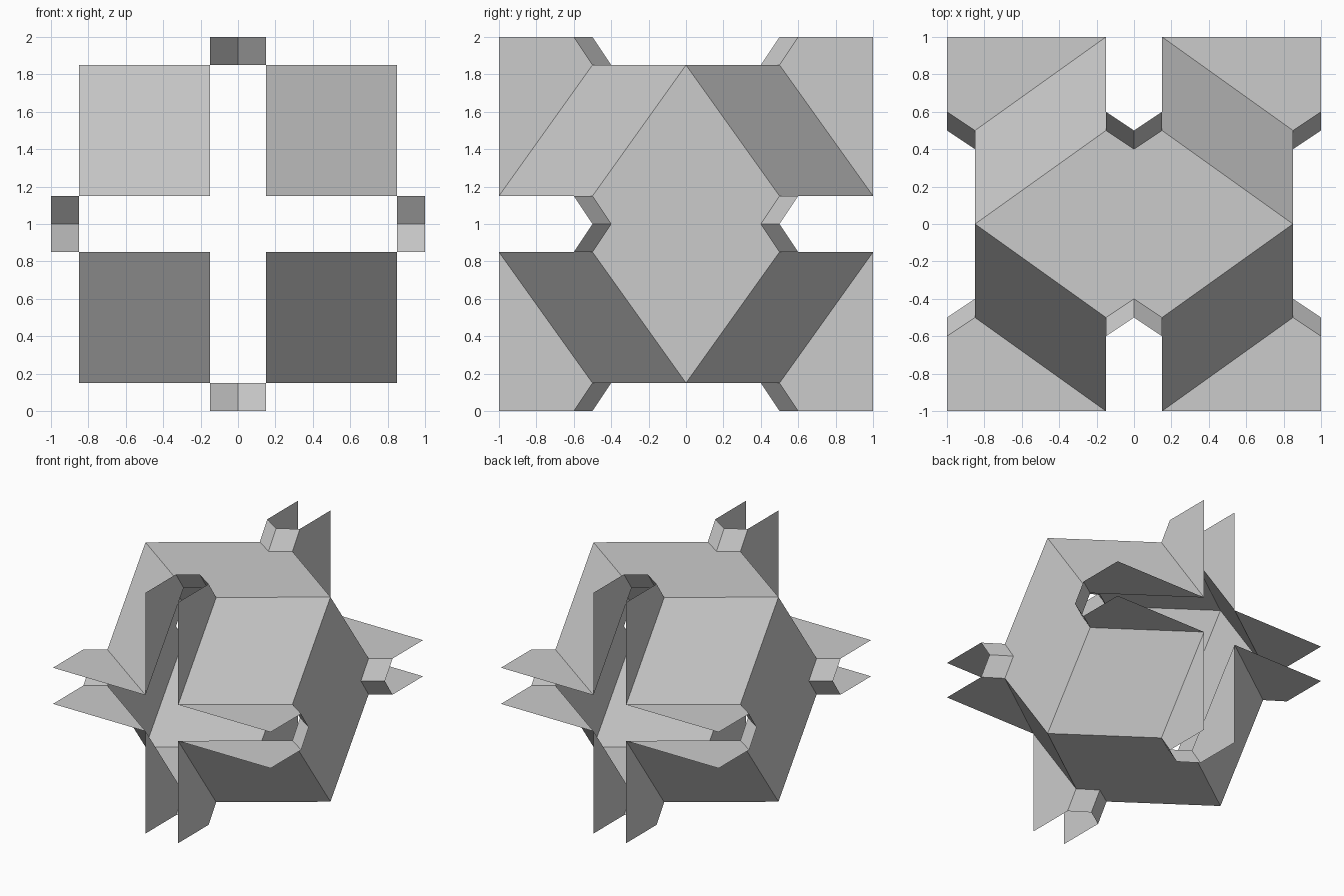
import bpy
import bmesh
from itertools import product

if "Cube" in bpy.data.objects:
    bpy.data.objects.remove(bpy.data.objects["Cube"])

A, B = 0.15, 0.85   # gap half-width, panel distance from centre

# One eighth of the surface, measured from the cell centre
half_set = [
    # quarter of the flat hexagonal panel
    [(0, 0, B), (B, 0, B), (A, 0.5, B), (0, 0.4, B)],
    # fin reaching to the cell corner
    [(A, 1, A), (A, 0.5, B), (A, 0.6, 1), (A, 1, 1)],
    # small sloped web bridging the fins
    [(0, 0.4, B), (A, 0.5, B), (A, 0.6, 1), (0, 0.5, 1)],
]
octant = list(half_set)
# the other half repeats with x and z swapped
octant += [[(z, y, x) for x, y, z in f] for f in half_set]
# large sloped face
octant.append([(B, 0, B), (A, 0.5, B), (A, 1, A), (B, 0.5, A)])

# Reflect the octant into all eight positions
bm = bmesh.new()
for sx, sy, sz in product((1, -1), repeat=3):
    for f in octant:
        bm.faces.new([bm.verts.new((sx * x, sy * y, 1 + sz * z)) for x, y, z in f])

# Weld the seams, merge flat panels, and face the surface outward
bmesh.ops.remove_doubles(bm, verts=bm.verts[:], dist=0.0005)
bmesh.ops.dissolve_limit(bm, angle_limit=0.01, verts=bm.verts[:], edges=bm.edges[:])
bmesh.ops.recalc_face_normals(bm, faces=bm.faces[:])
bm.normal_update()
top = max((f for f in bm.faces if abs(f.normal.z) > 0.99),
          key=lambda f: f.calc_center_median().z)
if top.normal.z < 0:
    bmesh.ops.reverse_faces(bm, faces=bm.faces[:])

mesh = bpy.data.meshes.new("faceted_lattice_cell")
bm.to_mesh(mesh)
bm.free()
cell = bpy.data.objects.new("faceted_lattice_cell", mesh)
bpy.context.collection.objects.link(cell)
